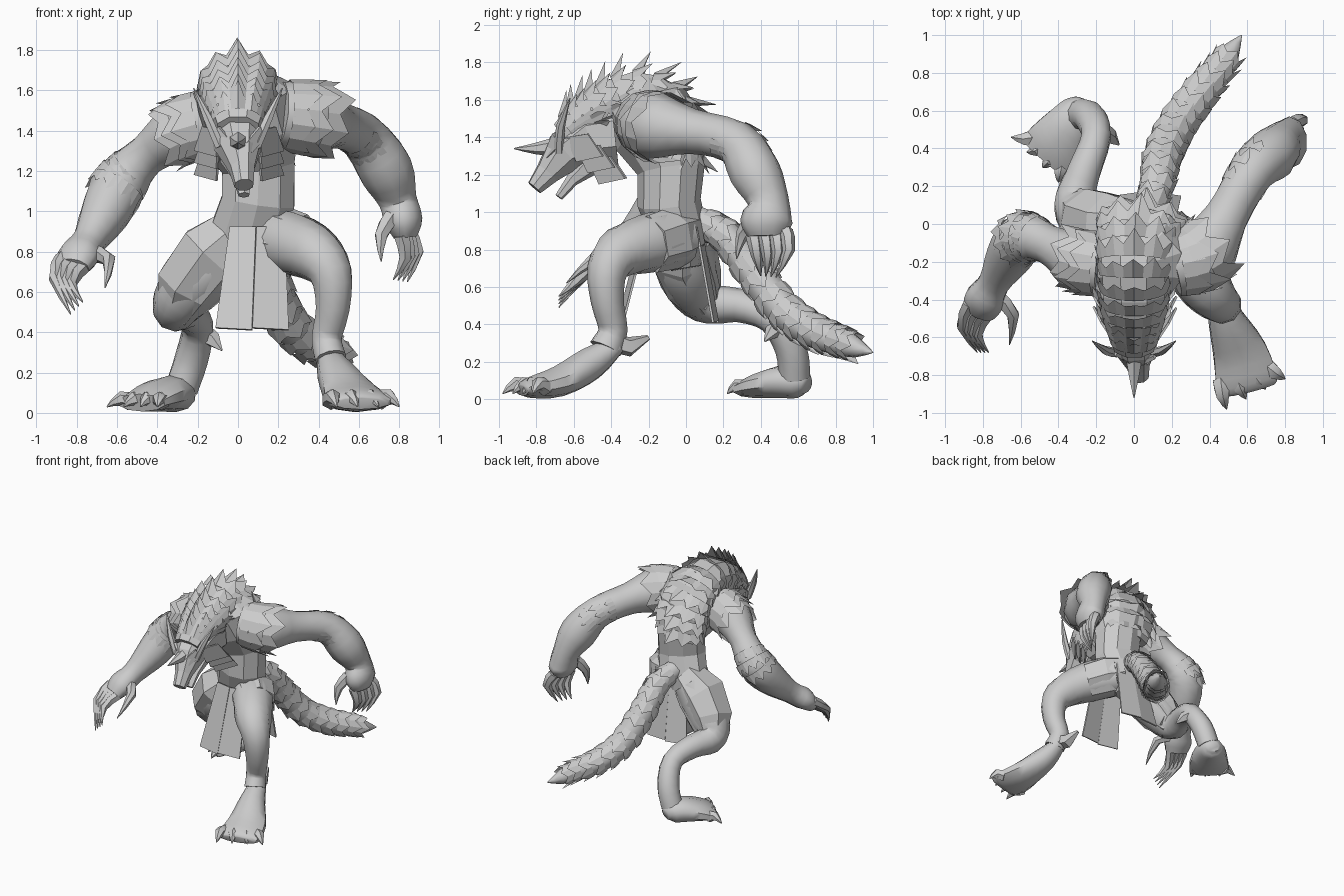
import bpy, bmesh, math, random
from mathutils import Vector

random.seed(4)
if "Cube" in bpy.data.objects:
    bpy.data.objects.remove(bpy.data.objects["Cube"], do_unlink=True)

grey = bpy.data.materials.new("stone grey")
grey.use_nodes = True
grey.diffuse_color = (.6, .6, .6, 1)
grey.node_tree.nodes["Principled BSDF"].inputs["Base Color"].default_value = (.6, .6, .6, 1)

FRONT, UP, BACK = Vector((0, -1, 0)), Vector((0, 0, 1)), Vector((0, 1, 0))


def finish(name, bm, smooth):
    mesh = bpy.data.meshes.new(name)
    bm.to_mesh(mesh)
    bm.free()
    mesh.materials.append(grey)
    obj = bpy.data.objects.new(name, mesh)
    bpy.context.collection.objects.link(obj)
    if smooth:
        bpy.ops.object.select_all(action="DESELECT")
        obj.select_set(True)
        bpy.context.view_layer.objects.active = obj
        bpy.ops.object.shade_smooth_by_angle(angle=math.radians(50))
    return obj


def sample(path, u):
    """Catmull-Rom point on a path of (x, y, z, width, depth); u counts sections."""
    i = min(int(u), len(path) - 2)
    f = u - i
    p = [path[max(0, min(len(path) - 1, i + k))] for k in (-1, 0, 1, 2)]
    p = [q if len(q) == 5 else (*q, q[3]) for q in p]
    return [.5 * (2 * b + (c - a) * f + (2 * a - 5 * b + 4 * c - d) * f * f
                  + (3 * b - a - 3 * c + d) * f ** 3) for a, b, c, d in zip(*p)]


def frame(path, u, ref):
    """Centre, tangent, the two cross-section axes and their radii."""
    s = sample(path, u)
    last = len(path) - 1
    ahead = Vector(sample(path, min(last, u + .1))[:3])
    behind = Vector(sample(path, max(0, u - .1))[:3])
    t = (ahead - behind).normalized()
    side = t.cross(ref).normalized()
    return Vector(s[:3]), t, side, side.cross(t), max(s[3], .002), max(s[4], .002)


def ring_points(path, u, ref, sides):
    c, t, side, up, a, b = frame(path, u, ref)
    angles = [math.tau * (k + .5) / sides for k in range(sides)]
    return [c + side * a * math.cos(w) + up * b * math.sin(w) for w in angles]


def add_loft(bm, path, ref, sides, steps):
    rings = []
    for j in range((len(path) - 1) * steps + 1):
        rings.append([bm.verts.new(p) for p in ring_points(path, j / steps, ref, sides)])
    for r, s in zip(rings, rings[1:]):
        for k in range(sides):
            n = (k + 1) % sides
            bm.faces.new((r[k], r[n], s[n], s[k]))
    bm.faces.new(rings[0][::-1])
    bm.faces.new(rings[-1])


def limb(name, path, ref=FRONT, sides=10, steps=3, smooth=True):
    bm = bmesh.new()
    add_loft(bm, path, ref, sides, steps)
    return finish(name, bm, smooth)


def spikes(name, paths, ref=FRONT, sides=6, steps=2):
    """Several tapered fingers, claws or horns in one object."""
    bm = bmesh.new()
    for path in paths:
        add_loft(bm, path, ref, sides, steps)
    return finish(name, bm, True)


def fur(name, path, stations, ref=FRONT, points=9, length=.1, flare=1.25, arc=(0, 1), crest=0):
    """Jagged overlapping collars; crest lengthens the tufts nearest the ref side."""
    bm = bmesh.new()
    direction = 1 if length > 0 else -1
    for u in stations:
        c, t, side, up, a, b = frame(path, u, ref)
        top, low = [], []
        for k in range(2 * points + 1):
            w = math.tau * (arc[0] + (arc[1] - arc[0]) * k / (2 * points))
            out = side * a * math.cos(w) + up * b * math.sin(w)
            ridge = max(0, math.sin(w)) ** 6 * crest
            tip = (.75 + random.random() * .4) if k % 2 else .45
            top.append(bm.verts.new(c + out * 1.02))
            low.append(bm.verts.new(c + out * (flare if k % 2 else flare * .96)
                                    + t * (length * tip + direction * ridge * .3) + up * ridge * (k % 2)))
        for k in range(2 * points):
            bm.faces.new((top[k], top[k + 1], low[k + 1], low[k]))
    return finish(name, bm, False)


def plate(name, corners, thickness=.012):
    bm = bmesh.new()
    bm.faces.new([bm.verts.new(p) for p in corners])
    obj = finish(name, bm, False)
    obj.modifiers.new("thickness", "SOLIDIFY").thickness = thickness


def fan(start, end, mid0, mid1, tip0, tip1, count, r):
    """Fingers spread evenly between a first and a last one."""
    result = []
    for i in range(count):
        f = i / (count - 1)
        b, m, t = (Vector(p).lerp(Vector(q), f) for p, q in ((start, end), (mid0, mid1), (tip0, tip1)))
        result.append([(*b, r), (*m, r * .8), (*t, .003)])
    return result


# Torso, hunched forward over a narrow waist
torso = [(.05, 0, .7, .12, .08), (.05, -.03, .86, .21, .15), (.1, -.09, 1.05, .19, .17),
         (.1, -.08, 1.22, .19, .18), (.05, -.14, 1.42, .27, .25), (.02, -.22, 1.58, .25, .23),
         (0, -.24, 1.7, .1, .12)]
limb("torso", torso, sides=10, steps=1, smooth=False)

# Mane, from the lower back over the hump to the brow
mane = [(.06, 0, 1.22, .17, .08), (.04, -.01, 1.42, .22, .1), (.01, -.1, 1.57, .2, .12),
        (0, -.27, 1.62, .18, .14), (0, -.45, 1.55, .17, .13), (0, -.57, 1.48, .14, .11),
        (0, -.66, 1.41, .11, .08)]
limb("neck_hump", mane, BACK + UP, 8, 2, False)
fur("mane_layers", mane, [.5 + k * .42 for k in range(13)], BACK + UP, 7, -.1, 1.16, (-.06, .56), .07)
fur("neck_ruff", mane, [3.8, 4.5], BACK + UP, 9, -.1, 1.3, (.5, 1), 0)

# Head with a long drooping muzzle
head = [(0, -.38, 1.42, .17, .18), (0, -.52, 1.4, .16, .17), (.005, -.65, 1.32, .115, .12),
        (.02, -.74, 1.21, .065, .07), (.03, -.81, 1.13, .05, .045)]
limb("head", head, UP, 8, 1, False)
limb("lower_jaw", [(0, -.5, 1.27, .1, .07), (.02, -.61, 1.17, .05, .035),
                   (.03, -.68, 1.08, .03, .022)], UP, 6, 1, False)
spikes("brow_horn", [[(0, -.7, 1.35, .05), (0, -.8, 1.34, .032), (0, -.92, 1.34, .003)]], UP)
for s, side in ((1, "left"), (-1, "right")):
    spikes(side + "_ear", [[(s * .09, -.68, 1.32, .026), (s * .15, -.67, 1.46, .024),
                            (s * .22, -.62, 1.61, .003)]])
    plate(side + "_brow", [(s * .015, -.74, 1.32), (s * .1, -.7, 1.42), (s * .12, -.66, 1.36),
                           (s * .06, -.73, 1.29)], .02)
    for k in range(3):
        drop = k * .06
        plate(side + "_cheek_tuft", [(s * .1, -.64 + drop, 1.4 - drop), (s * .18, -.52 + drop, 1.42 - drop),
                                     (s * .22, -.44 + drop, 1.3 - drop), (s * .11, -.58 + drop, 1.27 - drop)])

# Left arm swings back, right arm reaches forward
left_arm = [(.2, -.22, 1.48, .17), (.36, -.16, 1.46, .18), (.49, .04, 1.43, .12), (.62, .27, 1.37, .12),
            (.73, .37, 1.21, .14), (.79, .44, 1.06, .1, .11), (.82, .43, .95, .1, .14),
            (.83, .43, .87, .06, .1)]
right_arm = [(-.15, -.22, 1.44, .17), (-.29, -.19, 1.39, .155), (-.45, -.11, 1.28, .105), (-.58, -.07, 1.14, .14),
             (-.66, -.17, .99, .125), (-.74, -.31, .85, .085), (-.79, -.4, .78, .11, .085),
             (-.82, -.46, .72, .09, .06)]
limb("left_arm", left_arm)
limb("right_arm", right_arm, UP)
fur("left_shoulder_fur", left_arm, [.3, .6, .9], points=7, length=.15, flare=1.1)
fur("left_elbow_fur", left_arm, [2.6, 2.9, 3.2], points=8, length=.09, flare=1.08, arc=(-.35, .3))
fur("right_shoulder_fur", right_arm, [.3, .6, .9], UP, 7, .13, 1.08)
fur("right_elbow_fur", right_arm, [2.5, 2.8, 3.1], UP, 8, .09, 1.06, (-.1, .6))

# Hands with hooked fingers
spikes("left_fingers", fan((.84, .53, .9), (.81, .36, .88), (.89, .55, .8), (.83, .38, .77),
                           (.84, .48, .65), (.77, .4, .66), 4, .042)
       + [[(.76, .36, .97, .045), (.71, .3, .88, .035), (.71, .27, .75, .003)]])
spikes("right_fingers", fan((-.87, -.42, .77), (-.77, -.47, .72), (-.91, -.54, .67), (-.83, -.58, .64),
                            (-.83, -.68, .49), (-.77, -.68, .55), 4, .038)
       + [[(-.73, -.38, .79, .045), (-.64, -.48, .76, .035), (-.66, -.64, .62, .003)]], UP)

# Left leg strides forward, right leg trails behind
left_leg = [(.14, -.03, .86, .15), (.26, -.17, .84, .16), (.38, -.34, .79, .14), (.46, -.42, .69, .11),
            (.47, -.42, .52, .088), (.44, -.39, .37, .078), (.46, -.43, .27, .08, .09)]
right_leg = [(-.04, 0, .87, .14), (-.16, 0, .72, .17), (-.28, .06, .57, .14), (-.31, .14, .51, .11),
             (-.26, .29, .5, .09), (-.2, .46, .43, .08), (-.23, .56, .27, .085), (-.28, .58, .12, .085)]
limb("left_leg", left_leg)
limb("right_leg", right_leg, Vector((1, .3, .2)))
limb("right_hip", [(.02, -.01, .92, .13), (-.13, -.02, .78, .19), (-.25, .03, .63, .17),
                   (-.31, .1, .49, .1)], sides=7, steps=1, smooth=False)
limb("left_hip", [(.1, -.02, .88, .15), (.2, -.09, .86, .17), (.3, -.2, .83, .16)], sides=7, steps=1, smooth=False)
spikes("ankle_spurs", [[(.44, -.4, .31, .06), (.43, -.3, .28, .055), (.41, -.2, .33, .015)],
                       [(-.19, .5, .4, .06), (-.12, .46, .36, .04), (-.08, .42, .31, .005)]], UP, 5, 1)

# Broad feet with clawed toes
limb("left_foot", [(.45, -.37, .29, .06, .05), (.49, -.51, .19, .1, .09), (.56, -.68, .095, .15, .083),
                   (.6, -.84, .06, .17, .055), (.61, -.88, .045, .14, .03)], UP)
limb("right_foot", [(-.27, .65, .07, .05, .04), (-.29, .61, .085, .095, .08), (-.34, .53, .095, .13, .09),
                    (-.42, .42, .075, .16, .07), (-.48, .35, .05, .16, .045)], UP)
spikes("left_claws", fan((.46, -.83, .06), (.7, -.75, .06), (.47, -.91, .08), (.75, -.79, .08),
                         (.49, -.98, .03), (.8, -.82, .03), 4, .048), UP)
spikes("right_claws", fan((-.53, .46, .055), (-.38, .32, .055), (-.58, .45, .07), (-.39, .27, .07),
                          (-.65, .46, .03), (-.4, .22, .03), 4, .045), UP)

# Loincloth panels, front and back
for name, y, flow in (("front", -.2, -.13), ("back", .06, .09)):
    for x0, x1, b0, b1 in ((-.04, .09, -.11, .07), (.09, .23, .07, .25)):
        bulge = math.copysign(.025, y)
        ya, yb = (y + bulge, y) if x1 > .1 else (y, y + bulge)
        plate(name + "_loincloth", [(x0, ya, .92), (x1, yb, .92), (b1, yb + flow, .41), (b0, ya + flow, .42)])

# Tail with overlapping scale collars and a bony tip
tail = [(.07, .05, .96, .08), (.12, .2, .88, .09), (.15, .35, .7, .1), (.22, .51, .49, .1),
        (.33, .67, .37, .095), (.45, .82, .31, .08), (.51, .91, .275, .055), (.57, 1, .25, .003)]
limb("tail", tail, Vector((1, 0, 0)), 8, 2)
fur("tail_scales", tail, [.4 + k * .44 for k in range(12)], Vector((1, 0, 0)), 6, .1, 1.15)
